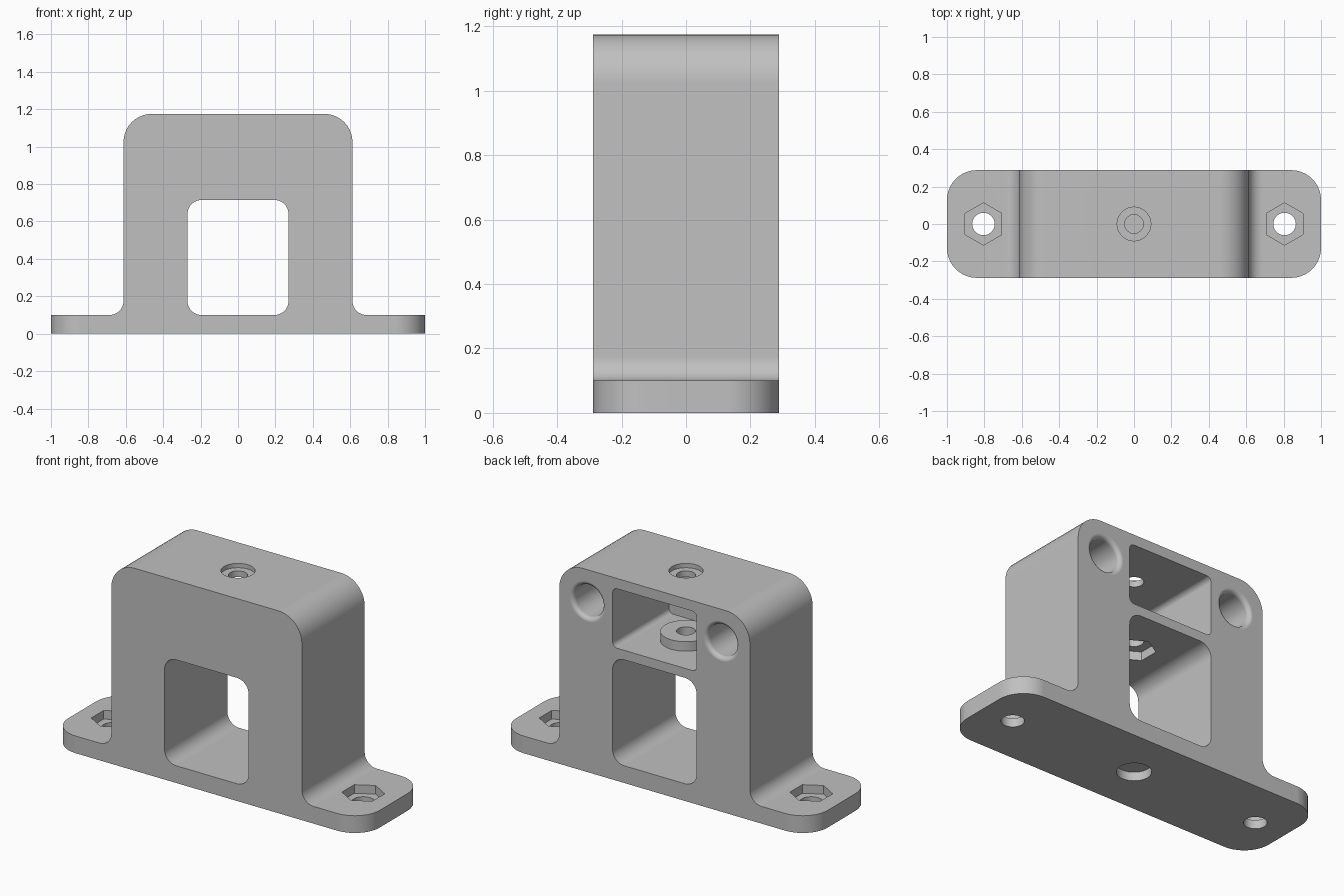
import bpy, bmesh
from math import pi, sin, cos, radians
from mathutils import Vector, Matrix

if "Cube" in bpy.data.objects:
    bpy.data.objects.remove(bpy.data.objects["Cube"], do_unlink=True)

DEPTH = 0.288       # half depth of the bracket
WALL = 0.06         # front wall behind the blind features
BASE = 0.1          # foot thickness
TOP = 1.175
SHELF = 0.77        # floor of the rear pocket
WINDOW_TOP = 0.715

grey = bpy.data.materials.new("plain grey")
grey.use_nodes = True
grey.diffuse_color = (0.53, 0.53, 0.53, 1)
grey.node_tree.nodes["Principled BSDF"].inputs["Base Color"].default_value = grey.diffuse_color


def make_object(name, bm, matrix=Matrix()):
    bmesh.ops.transform(bm, matrix=matrix, verts=bm.verts)
    bmesh.ops.recalc_face_normals(bm, faces=bm.faces)
    mesh = bpy.data.meshes.new(name)
    bm.to_mesh(mesh)
    bm.free()
    mesh.materials.append(grey)
    obj = bpy.data.objects.new(name, mesh)
    bpy.context.collection.objects.link(obj)
    return obj


def rounded(corners, steps=10):
    """Outline of right-angled corners (x, y, radius) with arcs."""
    outline = []
    for i, (x, y, r) in enumerate(corners):
        p = Vector((x, y))
        before = (Vector(corners[i - 1][:2]) - p).normalized()
        after = (Vector(corners[(i + 1) % len(corners)][:2]) - p).normalized()
        if r == 0:
            outline.append(p)
            continue
        centre = p + r * (before + after)
        for k in range(steps + 1):
            t = pi / 2 * k / steps
            outline.append(centre - r * (after * cos(t) + before * sin(t)))
    return outline


def box_outline(half, low, high, r):
    return rounded([(-half, low, r), (half, low, r), (half, high, r), (-half, high, r)])


def prism(name, outline, low, high, along_y=False):
    bm = bmesh.new()
    place = (lambda p, h: (p.x, h, p.y)) if along_y else (lambda p, h: (p.x, p.y, h))
    face = bm.faces.new([bm.verts.new(place(p, low)) for p in outline])
    step = Vector(place(Vector((0, 0)), high - low))
    new = bmesh.ops.extrude_face_region(bm, geom=[face])["geom"]
    moved = [v for v in new if isinstance(v, bmesh.types.BMVert)]
    bmesh.ops.translate(bm, vec=step, verts=moved)
    return make_object(name, bm)


def lathe(name, profile, at=(0, 0, 0), sides=48, along_y=False):
    """Solid of revolution from (radius, height) pairs."""
    bm = bmesh.new()
    rings = []
    for r, h in profile:
        angles = [pi / 2 + 2 * pi * k / sides for k in range(sides)]
        rings.append([bm.verts.new((r * cos(a), r * sin(a), h)) for a in angles])
    for a, b in zip(rings, rings[1:]):
        for k in range(sides):
            n = (k + 1) % sides
            bm.faces.new((a[k], a[n], b[n], b[k]))
    bm.faces.new(rings[0])
    bm.faces.new(rings[-1])
    turn = Matrix.Rotation(-pi / 2, 4, "X") if along_y else Matrix()
    return make_object(name, bm, Matrix.Translation(at) @ turn)


def combine(target, tool, operation="DIFFERENCE"):
    mod = target.modifiers.new(tool.name, "BOOLEAN")
    mod.operation = operation
    mod.solver = "EXACT"
    mod.object = tool
    bpy.context.view_layer.objects.active = target
    bpy.ops.object.modifier_apply(modifier=mod.name)
    bpy.data.objects.remove(tool, do_unlink=True)


# Tower with flanged feet
right_half = [(1, 0, 0), (1, BASE, 0), (0.612, BASE, 0.075), (0.612, TOP, 0.15)]
left_half = [(-x, z, r) for x, z, r in reversed(right_half)]
bracket = prism("mounting_bracket", rounded(right_half + left_half), -DEPTH - 0.1, DEPTH + 0.1, True)
plan = prism("plan_shape", box_outline(1, -DEPTH, DEPTH, 0.16), -0.5, 1.5)
combine(bracket, plan, "INTERSECT")

# Through window and blind rear pocket
combine(bracket, prism("window_cut", box_outline(0.27, BASE, WINDOW_TOP, 0.075), -1, 1, True))
combine(bracket, prism("pocket_cut", box_outline(0.27, SHELF, 1.115, 0.03), -DEPTH + WALL, 1, True))

# Round boss on the pocket floor
combine(bracket, lathe("boss", [(0.135, SHELF - 0.025), (0.135, 0.825)]), "UNION")

# Nut recess below the boss, bolt hole and shallow counterbore on top
combine(bracket, lathe("shelf_nut_cut", [(0.113, 0.6), (0.113, 0.765)], sides=6))
combine(bracket, lathe("bolt_cut", [(0.05, 0.7), (0.05, TOP - 0.025), (0.09, TOP - 0.025), (0.09, 1.4)]))

# Blind round socket underneath
combine(bracket, lathe("socket_cut", [(0.09, -0.2), (0.09, 0.05)]))

for side in (-1, 1):
    # Screw hole and nut recess in each foot
    combine(bracket, lathe("screw_cut", [(0.06, -0.2), (0.06, 0.3)], (side * 0.805, 0, 0)))
    combine(bracket, lathe("foot_nut_cut", [(0.113, 0.05), (0.113, 0.3)], (side * 0.805, 0, 0), 6))
    # Deep rear bore with a rounded rim
    rim = 0.025
    profile = [(0.092, -DEPTH + WALL)]
    for k in range(7):
        t = pi / 2 * k / 6
        profile.append((0.092 + rim * (1 - cos(t)), DEPTH - rim + rim * sin(t)))
    profile.append((0.092 + rim, DEPTH + 0.2))
    combine(bracket, lathe("bore_cut", profile, (side * 0.43, 0, 0.99), along_y=True))

# Smooth fillets, crisp edges
bpy.ops.object.select_all(action="DESELECT")
bracket.select_set(True)
bpy.context.view_layer.objects.active = bracket
bpy.ops.object.shade_smooth_by_angle(angle=radians(30))
normals = bracket.modifiers.new("even_normals", "WEIGHTED_NORMAL")
normals.keep_sharp = True
